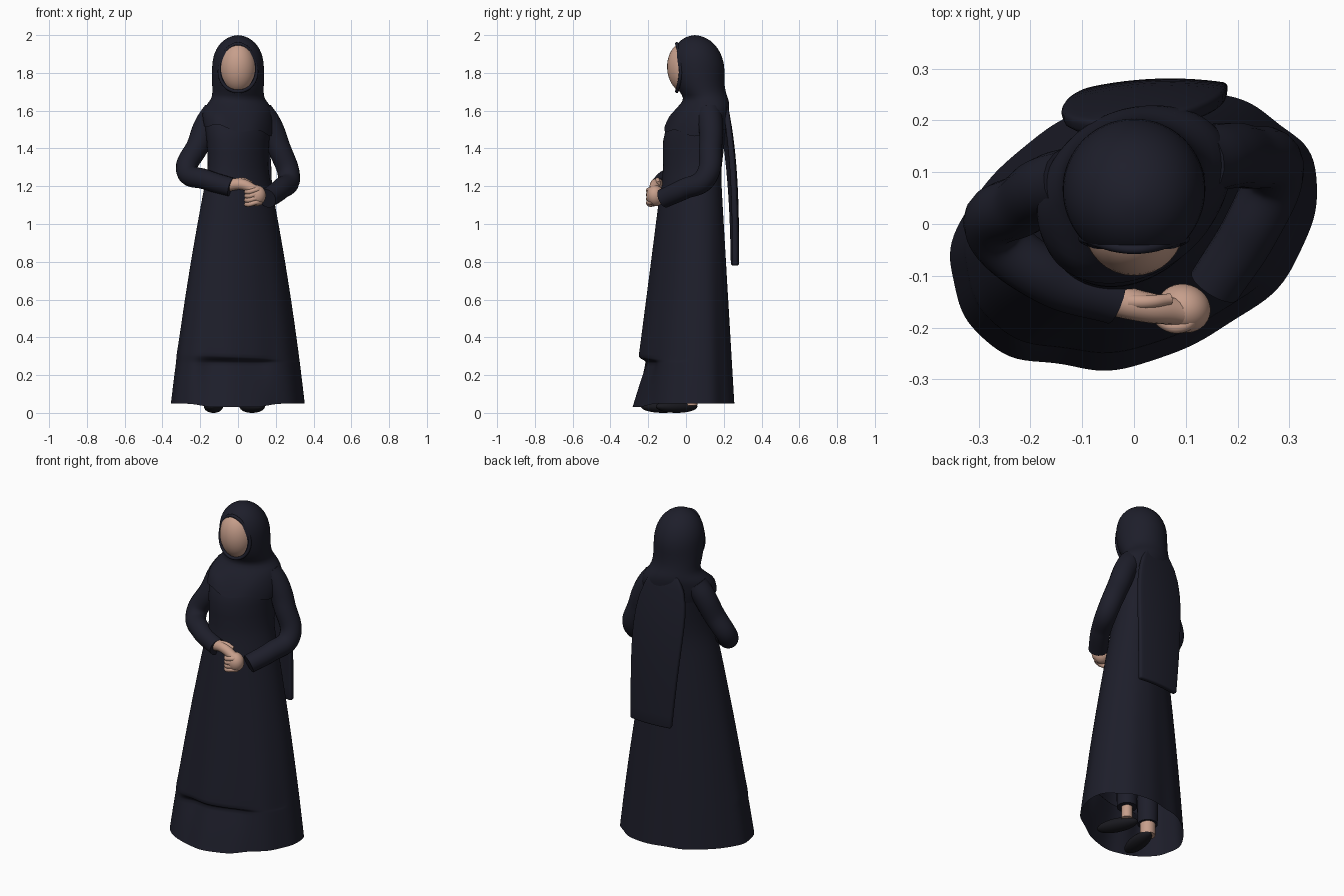
import bpy, bmesh, math
from mathutils import Vector

cube = bpy.data.objects.get("Cube")
if cube:
    bpy.data.objects.remove(cube)


def material(name, rgb):
    m = bpy.data.materials.new(name)
    m.use_nodes = True
    m.diffuse_color = (*rgb, 1)
    node = next(n for n in m.node_tree.nodes if n.type == "BSDF_PRINCIPLED")
    node.inputs["Base Color"].default_value = (*rgb, 1)
    node.inputs["Roughness"].default_value = 0.8
    return m


CLOTH = material("midnight cloth", (0.0125, 0.013, 0.0235))
SKIN = material("warm skin", (0.57, 0.345, 0.26))
SHOE = material("dark shoe", (0.01, 0.01, 0.014))


def activate(ob):
    bpy.ops.object.select_all(action="DESELECT")
    ob.select_set(True)
    bpy.context.view_layer.objects.active = ob


def finish(name, bm, mat, levels=1):
    bmesh.ops.recalc_face_normals(bm, faces=bm.faces)
    me = bpy.data.meshes.new(name)
    bm.to_mesh(me)
    bm.free()
    me.materials.append(mat)
    ob = bpy.data.objects.new(name, me)
    bpy.context.collection.objects.link(ob)
    if levels:
        sub = ob.modifiers.new("smooth", "SUBSURF")
        sub.levels = sub.render_levels = levels
    activate(ob)
    bpy.ops.object.shade_smooth()
    return ob


def bridge(bm, loops, closed):
    count = len(loops[0])
    for a, b in zip(loops, loops[1:]):
        for i in range(count if closed else count - 1):
            j = (i + 1) % count
            bm.faces.new((a[i], a[j], b[j], b[i]))


def loft(name, rings, mat, warp, sides=64):
    """Rings are (z, x radius, y centre, y radius); the body below the neck turns slightly."""
    bm = bmesh.new()
    loops = []
    for z, rx, cy, ry in rings:
        twist = min(max((1.7 - z) * 3, 0), 0.27)
        loop = []
        for i in range(sides):
            t = math.tau * i / sides
            p = Vector((rx * math.cos(t), cy + ry * math.sin(t + twist), z))
            loop.append(bm.verts.new(warp(p, t)))
        loops.append(loop)
    bridge(bm, loops, True)
    bm.faces.new(loops[-1])
    return finish(name, bm, mat)


def tube(name, start_radius, end_radius, points, mat, closed=False):
    """Round tube through points, tapering from one radius to the other."""
    cu = bpy.data.curves.new(name, "CURVE")
    cu.dimensions = "3D"
    cu.bevel_depth = 1
    cu.bevel_resolution = 6
    cu.use_fill_caps = True
    spline = cu.splines.new("BEZIER")
    last = len(points) - 1
    spline.bezier_points.add(last)
    spline.use_cyclic_u = closed
    for i, (knot, point) in enumerate(zip(spline.bezier_points, points)):
        knot.co = point
        knot.radius = start_radius + (end_radius - start_radius) * i / last
        knot.handle_left_type = knot.handle_right_type = "AUTO"
    cu.materials.append(mat)
    ob = bpy.data.objects.new(name, cu)
    bpy.context.collection.objects.link(ob)
    activate(ob)
    bpy.ops.object.convert(target="MESH")
    bpy.ops.object.shade_smooth_by_angle(angle=math.radians(50))


def ball(name, at, radii, mat, turn=(0, 0, 0)):
    bm = bmesh.new()
    bmesh.ops.create_uvsphere(bm, u_segments=32, v_segments=20, radius=1)
    ob = finish(name, bm, mat, 0)
    ob.location, ob.scale, ob.rotation_euler = at, radii, turn


# Gown with folds that deepen toward the hem and a short overlay edge in front
def gown_folds(p, t):
    depth = max(0, 1 - p.z / 1.1)
    wave = 0.02 * math.sin(7 * t) + 0.012 * math.cos(12 * t + 2)
    p.x *= 1 + depth * wave / 2
    p.y *= 1 + depth * wave
    if p.z < 0.28 and p.y < 0:
        front = 1 / (1 + (abs(p.x + 0.02) / 0.18) ** 8)
        p.y += 0.05 * front * (p.z - 0.05) / 0.22
        p.z -= 0.02 * front * (p.z < 0.1)
    elif p.z < 0.31 and p.y < 0:
        p.z -= 0.05 * p.x
    return p


heights = [0.05, 0.06, 0.16, 0.26, 0.27, 0.29, 0.3] + [0.4 + i / 10 for i in range(9)]
skirt = [(z, 0.36 - 0.11 * z - 0.035 * z * z, 0.035 * z - 0.015, 0.272 - 0.092 * z) for z in heights]
bodice = [(1.3, 0.155, 0.035, 0.15), (1.45, 0.165, 0.04, 0.17), (1.55, 0.18, 0.06, 0.15),
          (1.6, 0.17, 0.08, 0.12), (1.66, 0.11, 0.1, 0.1)]
loft("gown", skirt + bodice, CLOTH, gown_folds)


# Head scarf draped from a rounded crown over the shoulders
def scarf_drape(p, t):
    if p.z < 1.56 and p.y < 0.08:
        p.z -= 0.14 * p.x - 0.012 * math.sin(5 * t)
    return p


drape = [(1.5, 0.18, 0.05, 0.165), (1.55, 0.19, 0.064, 0.16), (1.6, 0.185, 0.083, 0.146),
         (1.635, 0.165, 0.1, 0.13), (1.665, 0.138, 0.108, 0.116), (1.7, 0.135, 0.086, 0.122),
         (1.76, 0.138, 0.07, 0.132)]
crown = []
for i in range(7):
    u = math.sin(math.radians(14.5 * i))
    size = math.sqrt(1 - u ** 2.3)
    crown.append((1.82 + 0.18 * u, 0.138 * size, 0.065 - 0.018 * u, 0.14 * size))
loft("head_scarf", drape + crown, CLOTH, scarf_drape)

rim = []
for i in range(16):
    s, c = math.sin(math.tau * i / 16), math.cos(math.tau * i / 16)
    rim.append((0.097 * c * (1 - 0.15 * s), -0.064 + 0.036 * c * c + 0.015 * s * s, 1.828 + 0.126 * s))
tube("scarf_rim", 0.009, 0.009, rim, CLOTH, True)

# Smooth face
ball("face", (0, -0.004, 1.828), (0.097, 0.096, 0.135), SKIN, (0.05, 0, 0))

# Long scarf end hanging down the back, leaning to the left
bm = bmesh.new()
rows = []
for k in range(13):
    t = k / 12
    left = 0.18 - 0.1 * (1 - t) ** 6
    right = -0.17 + 0.09 * t + 0.09 * (1 - t) ** 8
    row = []
    for i in range(13):
        x = left + (right - left) * i / 12
        y = 0.2 + 0.066 * (1 - (1 - t) ** 3) - 0.7 * (x - 0.07) ** 2
        row.append(bm.verts.new((x, y, 1.66 - 0.88 * t)))
    rows.append(row)
bridge(bm, rows, False)
tail = finish("scarf_tail", bm, CLOTH, 0)
solid = tail.modifiers.new("thickness", "SOLIDIFY")
solid.thickness, solid.offset = 0.03, 0
bevel = tail.modifiers.new("soft edge", "BEVEL")
bevel.width, bevel.segments = 0.01, 3

# Sleeves, bent at the elbow with the forearms crossing in front
tube("right_sleeve", 0.068, 0.05, [(-0.12, 0.08, 1.59), (-0.165, 0.07, 1.53), (-0.21, 0.04, 1.42),
                                   (-0.27, -0.01, 1.28), (-0.17, -0.1, 1.235), (-0.035, -0.145, 1.195)], CLOTH)
tube("left_sleeve", 0.068, 0.052, [(0.12, 0.12, 1.59), (0.165, 0.13, 1.53), (0.215, 0.13, 1.41),
                                   (0.27, 0.1, 1.24), (0.225, -0.01, 1.185), (0.155, -0.12, 1.135)], CLOTH)

# Clasped hands
tube("right_hand", 0.033, 0.026, [(-0.06, -0.14, 1.205), (0.02, -0.16, 1.21), (0.09, -0.17, 1.18)], SKIN)
tube("right_thumb", 0.015, 0.011, [(-0.01, -0.15, 1.228), (0.03, -0.15, 1.232), (0.07, -0.145, 1.215)], SKIN)
ball("left_palm", (0.096, -0.163, 1.15), (0.052, 0.047, 0.056), SKIN, (0, 0.3, -0.3))
for i in range(4):
    z = 1.18 - 0.022 * i
    tube(f"left_finger_{i}", 0.014, 0.012, [(0.12, -0.175, z), (0.095, -0.196, z), (0.06, -0.192, z - 0.01),
                                            (0.042, -0.17, z - 0.01)], SKIN)

# Bare ankles, dark trouser legs and shoes under the gown
for side, x, y, turn, radius in [("right", -0.13, -0.12, -0.15, 0.042), ("left", 0.075, -0.05, 0.45, 0.03)]:
    heel = y + 0.08
    tube(side + "_ankle", radius, radius, [(x, heel, 0.04), (x, heel, 0.13)], SKIN)
    tube(side + "_trouser_leg", 0.055, 0.065, [(x, heel, 0.11), (x, heel, 0.6)], CLOTH)
    ball(side + "_shoe", (x, y, 0.034), (0.048, 0.12, 0.034), SHOE, (0, 0, turn))
